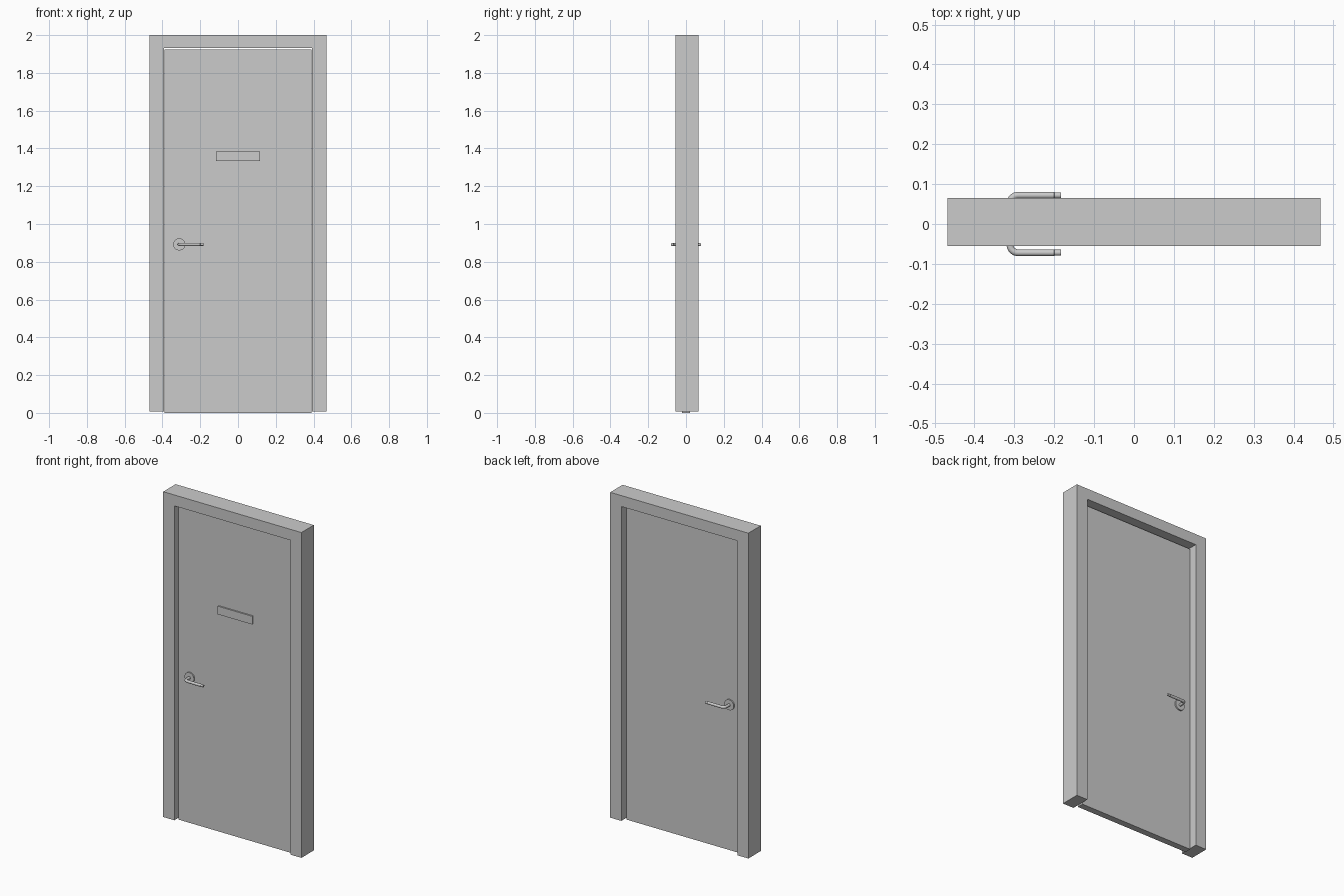
import bpy, math
from mathutils import Vector

if "Cube" in bpy.data.objects:
    bpy.data.objects.remove(bpy.data.objects["Cube"], do_unlink=True)

grey = bpy.data.materials.new("plain grey")
grey.use_nodes = True
colour = (0.6, 0.6, 0.6, 1)
grey.diffuse_color = colour
grey.node_tree.nodes["Principled BSDF"].inputs["Base Color"].default_value = colour


def add_mesh(name, verts, faces):
    mesh = bpy.data.meshes.new(name)
    mesh.from_pydata(verts, [], faces)
    mesh.materials.append(grey)
    ob = bpy.data.objects.new(name, mesh)
    bpy.context.collection.objects.link(ob)
    return ob


def prism(name, outline, y0, y1):
    """Extrude an x-z outline (counter-clockwise from the front) along y."""
    n = len(outline)
    verts = [(x, y, z) for y in (y0, y1) for x, z in outline]
    faces = [list(range(n)), list(range(2 * n - 1, n - 1, -1))]
    faces += [(i, i + n, (i + 1) % n + n, (i + 1) % n) for i in range(n)]
    return add_mesh(name, verts, faces)


def smooth(ob):
    bpy.ops.object.select_all(action="DESELECT")
    ob.select_set(True)
    bpy.context.view_layer.objects.active = ob
    bpy.ops.object.shade_smooth_by_angle(angle=math.radians(35))


def disc(x, z, r, count=32):
    return [(x + r * math.cos(math.tau * i / count),
             z + r * math.sin(math.tau * i / count)) for i in range(count)]


def tube(name, path, radii, count=16):
    """Sweep a circle along a path lying in a horizontal plane."""
    verts, faces = [], []
    for i, (p, r) in enumerate(zip(path, radii)):
        along = (path[min(i + 1, len(path) - 1)] - path[max(i - 1, 0)]).normalized()
        side = along.cross(Vector((0, 0, 1)))
        for k in range(count):
            a = math.tau * k / count
            verts.append(p + side * r * math.cos(a) + Vector((0, 0, r * math.sin(a))))
    for i in range(len(path) - 1):
        for k in range(count):
            a, b = i * count + k, i * count + (k + 1) % count
            faces.append((a, a + count, b + count, b))
    last = len(verts) - count
    faces += [list(range(count)), list(range(len(verts) - 1, last - 1, -1))]
    return add_mesh(name, verts, faces)


# Door frame: an open-bottomed surround
W, IN, TOP, HEAD, FOOT = 0.468, 0.393, 2.0, 1.933, 0.008
prism("door_frame", [(-W, FOOT), (-IN, FOOT), (-IN, HEAD), (IN, HEAD),
                     (IN, FOOT), (W, FOOT), (W, TOP), (-W, TOP)], -0.055, 0.065)

# Door leaf and the plate on its front
LEAF = 0.02
prism("door_leaf", [(-0.39, 0), (0.39, 0), (0.39, 1.923), (-0.39, 1.923)], -LEAF, LEAF)
prism("name_plate", [(-0.117, 1.333), (0.117, 1.333), (0.117, 1.383), (-0.117, 1.383)],
      -LEAF - 0.009, -LEAF)

# Lever handle with a round rose on each side
HX, HZ, REACH, BEND, R = -0.311, 0.892, 0.072, 0.02, 0.0085
for label, s in (("front", -1), ("back", 1)):
    y0, y1 = sorted((s * LEAF, s * (LEAF + 0.008)))
    smooth(prism(label + "_rose", disc(HX, HZ, 0.032), y0, y1))
    path = [Vector((HX, s * LEAF, HZ))]
    for i in range(9):
        a = math.pi / 2 * i / 8
        path.append(Vector((HX + BEND * (1 - math.cos(a)),
                            s * (REACH - BEND + BEND * math.sin(a)), HZ)))
    path += [Vector((x, s * REACH, HZ)) for x in (-0.2, -0.199, -0.183)]
    lever = tube(label + "_lever", path, [R] * (len(path) - 2) + [R * 0.88] * 2)
    if s > 0:
        lever.data.flip_normals()
    smooth(lever)
